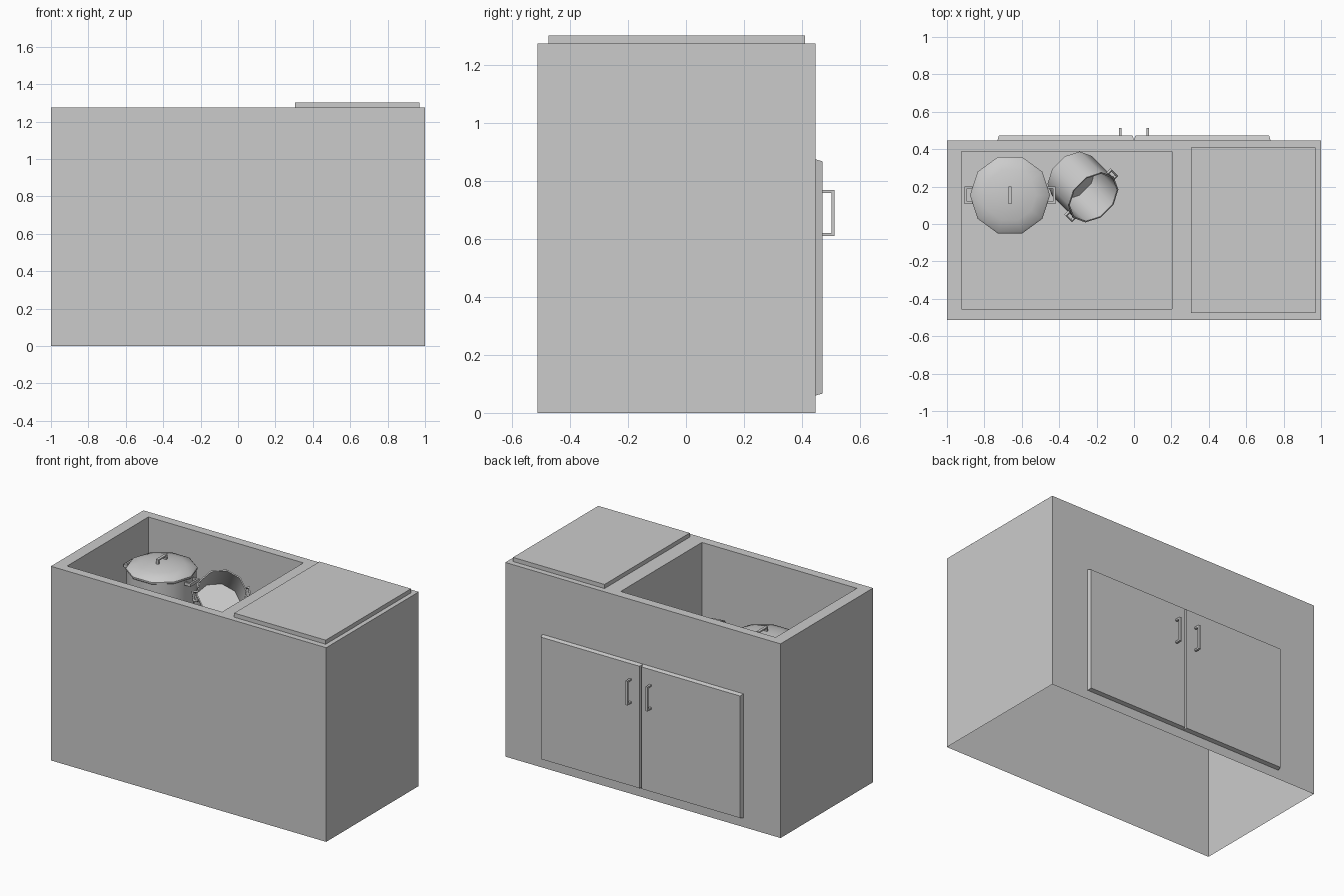
import bpy, bmesh
from math import radians, cos, sin, pi
from mathutils import Matrix

if "Cube" in bpy.data.objects:
    bpy.data.objects.remove(bpy.data.objects["Cube"])


def finish(name, bm, matrix=None):
    bmesh.ops.recalc_face_normals(bm, faces=bm.faces)
    me = bpy.data.meshes.new(name)
    bm.to_mesh(me)
    bm.free()
    ob = bpy.data.objects.new(name, me)
    bpy.context.collection.objects.link(ob)
    if matrix:
        ob.matrix_world = matrix
    return ob


def boxes(name, spans, matrix=None):
    """One object from several boxes, each given as (x0, x1, y0, y1, z0, z1)."""
    bm = bmesh.new()
    for x0, x1, y0, y1, z0, z1 in spans:
        m = Matrix.Translation(((x0 + x1) / 2, (y0 + y1) / 2, (z0 + z1) / 2)) \
            @ Matrix.Diagonal((x1 - x0, y1 - y0, z1 - z0, 1))
        bmesh.ops.create_cube(bm, size=1, matrix=m)
    return finish(name, bm, matrix)


def lathe(name, profile, matrix, sides=10):
    """Ten-sided turned form; the profile's first and last points lie on the axis."""
    bm = bmesh.new()
    rings = []
    for r, z in profile:
        if r == 0:
            rings.append([bm.verts.new((0, 0, z))] * sides)
        else:
            rings.append([bm.verts.new((r * cos(2 * pi * i / sides), r * sin(2 * pi * i / sides), z))
                          for i in range(sides)])
    for a, b in zip(rings, rings[1:]):
        for i in range(sides):
            j = (i + 1) % sides
            bm.faces.new(list(dict.fromkeys((a[i], a[j], b[j], b[i]))))
    ob = finish(name, bm, matrix)
    bpy.ops.object.select_all(action='DESELECT')
    ob.select_set(True)
    bpy.context.view_layer.objects.active = ob
    bpy.ops.object.shade_smooth_by_angle(angle=radians(40))
    return ob


# cabinet with sunken basin
cabinet = boxes("cabinet", [(-1, 1, -0.513, 0.447, 0, 1.275)])
cutter = boxes("basin_cutter", [(-0.923, 0.203, -0.455, 0.388, 0.78, 1.5)])
mod = cabinet.modifiers.new("basin", 'BOOLEAN')
mod.operation = 'DIFFERENCE'
mod.solver = 'EXACT'
mod.object = cutter
bpy.context.view_layer.objects.active = cabinet
bpy.ops.object.modifier_apply(modifier=mod.name)
bpy.data.objects.remove(cutter)

# cabinet is a shell, open underneath
bm = bmesh.new()
bm.from_mesh(cabinet.data)
under = [f for f in bm.faces if f.calc_center_median().z < 0.01]
bmesh.ops.delete(bm, geom=under, context='FACES')
bm.to_mesh(cabinet.data)
bm.free()

# counter slab beside the basin
boxes("counter_slab", [(0.305, 0.97, -0.475, 0.41, 1.275, 1.302)])

# doors with sloped edges, and their pull handles
for side, s in (("left", -1), ("right", 1)):
    door = boxes(side + "_door", [(0, 0.73, 0.447, 0.472, 0.06, 0.875)])
    for v in door.data.vertices:
        if v.co.y > 0.46:
            v.co.x += 0.007 if v.co.x < 0.3 else -0.007
            v.co.z += 0.007 if v.co.z < 0.4 else -0.007
    if s < 0:
        door.data.transform(Matrix.Diagonal((-1, 1, 1, 1)))
        door.data.flip_normals()
    x0, x1 = s * 0.073 - 0.007, s * 0.073 + 0.007
    boxes(side + "_door_handle", [(x0, x1, 0.502, 0.513, 0.61, 0.77),
                                  (x0, x1, 0.468, 0.502, 0.61, 0.621),
                                  (x0, x1, 0.468, 0.502, 0.759, 0.77)])


def pot(name, matrix):
    """Stock pot standing on its local origin, with a loop handle on each side."""
    lathe(name, [(0, 0), (0.209, 0), (0.209, 0.305), (0.214, 0.31), (0.214, 0.32),
                 (0.203, 0.32), (0.203, 0.006), (0, 0.006)], matrix)
    for side, rot in (("right", 0), ("left", pi)):
        boxes(f"{name}_{side}_handle", [(0.231, 0.243, -0.047, 0.047, 0.277, 0.297),
                                        (0.2, 0.231, 0.035, 0.047, 0.277, 0.297),
                                        (0.2, 0.231, -0.047, -0.035, 0.277, 0.297)],
              matrix @ Matrix.Rotation(rot, 4, 'Z'))


# large upright pot with lid
big = Matrix.Translation((-0.663, 0.154, 0.78))
pot("large_pot", big)
lathe("pot_lid", [(0, 0.315), (0.214, 0.32), (0.205, 0.33), (0.14, 0.35), (0.07, 0.361), (0, 0.364)], big)
boxes("lid_handle", [(-0.009, 0.009, -0.047, 0.047, 0.383, 0.392),
                     (-0.009, 0.009, -0.047, -0.035, 0.355, 0.383),
                     (-0.009, 0.009, 0.035, 0.047, 0.355, 0.383)], big)

# small open pot, tipped over
pot("small_pot", Matrix.Translation((-0.332, 0.257, 0.895)) @ Matrix.Rotation(radians(45), 4, 'Z')
    @ Matrix.Rotation(radians(45), 4, 'X') @ Matrix.Scale(0.72, 4))
